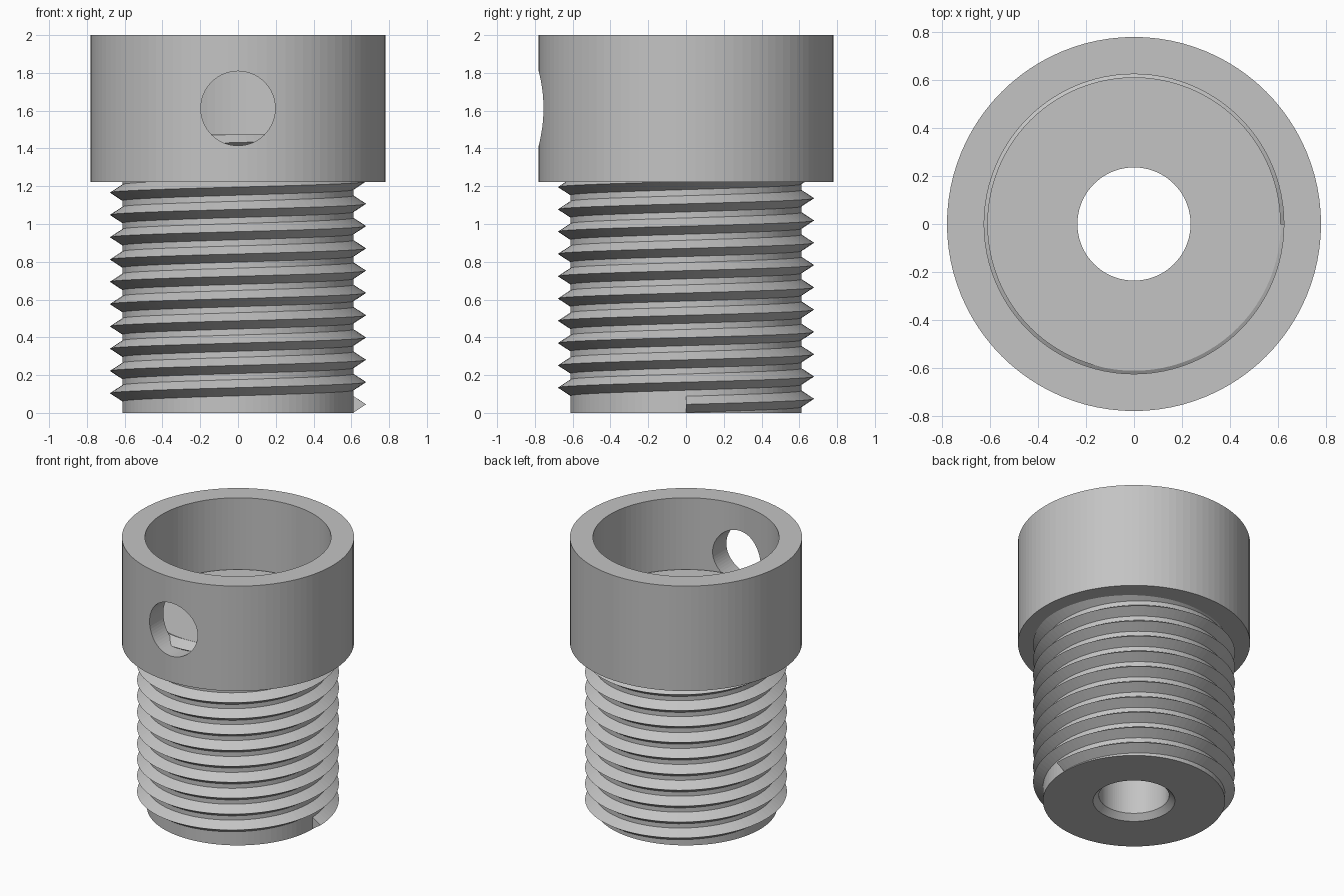
import bpy, bmesh, math

if "Cube" in bpy.data.objects:
    bpy.data.objects.remove(bpy.data.objects["Cube"])

SIDES = 96
CORE_TOP = 1.475
CORE_R, CREST_R = 0.612, 0.678
PITCH, TURNS = 0.118, 12

grey = bpy.data.materials.new("plain grey")
grey.use_nodes = True
colour = (0.55, 0.55, 0.55, 1)
grey.diffuse_color = colour
grey.node_tree.nodes["Principled BSDF"].inputs["Base Color"].default_value = colour


def finish(name, bm):
    bmesh.ops.recalc_face_normals(bm, faces=bm.faces)
    mesh = bpy.data.meshes.new(name)
    bm.to_mesh(mesh)
    bm.free()
    mesh.materials.append(grey)
    obj = bpy.data.objects.new(name, mesh)
    bpy.context.collection.objects.link(obj)
    return obj


def ring_solid(name, profile):
    """Revolve a closed (radius, height) profile around z."""
    bm = bmesh.new()
    rings = []
    for i in range(SIDES):
        a = math.tau * i / SIDES
        rings.append([bm.verts.new((r * math.cos(a), r * math.sin(a), z))
                      for r, z in profile])
    n = len(profile)
    for i in range(SIDES):
        p, q = rings[i], rings[(i + 1) % SIDES]
        for j in range(n):
            k = (j + 1) % n
            bm.faces.new((p[j], q[j], q[k], p[k]))
    return finish(name, bm)


# Threaded shank with a through bore, chamfered at the bottom
ring_solid("shank", [(0.275, 0), (CORE_R, 0), (CORE_R, CORE_TOP),
                     (0.236, CORE_TOP), (0.236, 0.04)])

# Open collar around the top of the shank
collar = ring_solid("collar", [(0.625, 1.222), (0.78, 1.222), (0.78, 2), (0.625, 2)])

# Round side hole through the front wall of the collar
bm = bmesh.new()
bmesh.ops.create_cone(bm, cap_ends=True, segments=64, radius1=0.197, radius2=0.197, depth=0.7)
cutter = finish("side_hole_cutter", bm)
cutter.rotation_euler.x = math.pi / 2
cutter.location = (0, -0.7, 1.612)
cutter.hide_render = True
cutter.hide_viewport = True
hole = collar.modifiers.new("side hole", "BOOLEAN")
hole.object = cutter
hole.operation = "DIFFERENCE"
hole.solver = "EXACT"
bpy.context.view_layer.update()

# Helical ridge with a pointed crest, starting at +x
section = [(0.60, 0.002), (CORE_R, 0.002), (CREST_R, 0.045), (CORE_R, 0.088), (0.60, 0.088)]
bm = bmesh.new()
previous = None
for i in range(TURNS * SIDES + 1):
    a = math.tau * i / SIDES
    rise = PITCH * i / SIDES
    current = [bm.verts.new((r * math.cos(a), r * math.sin(a), min(z + rise, CORE_TOP - 0.001)))
               for r, z in section]
    if previous:
        for j in range(5):
            k = (j + 1) % 5
            bm.faces.new((previous[j], current[j], current[k], previous[k]))
    else:
        bm.faces.new(current)
    previous = current
bm.faces.new(previous)
finish("screw_thread", bm)
